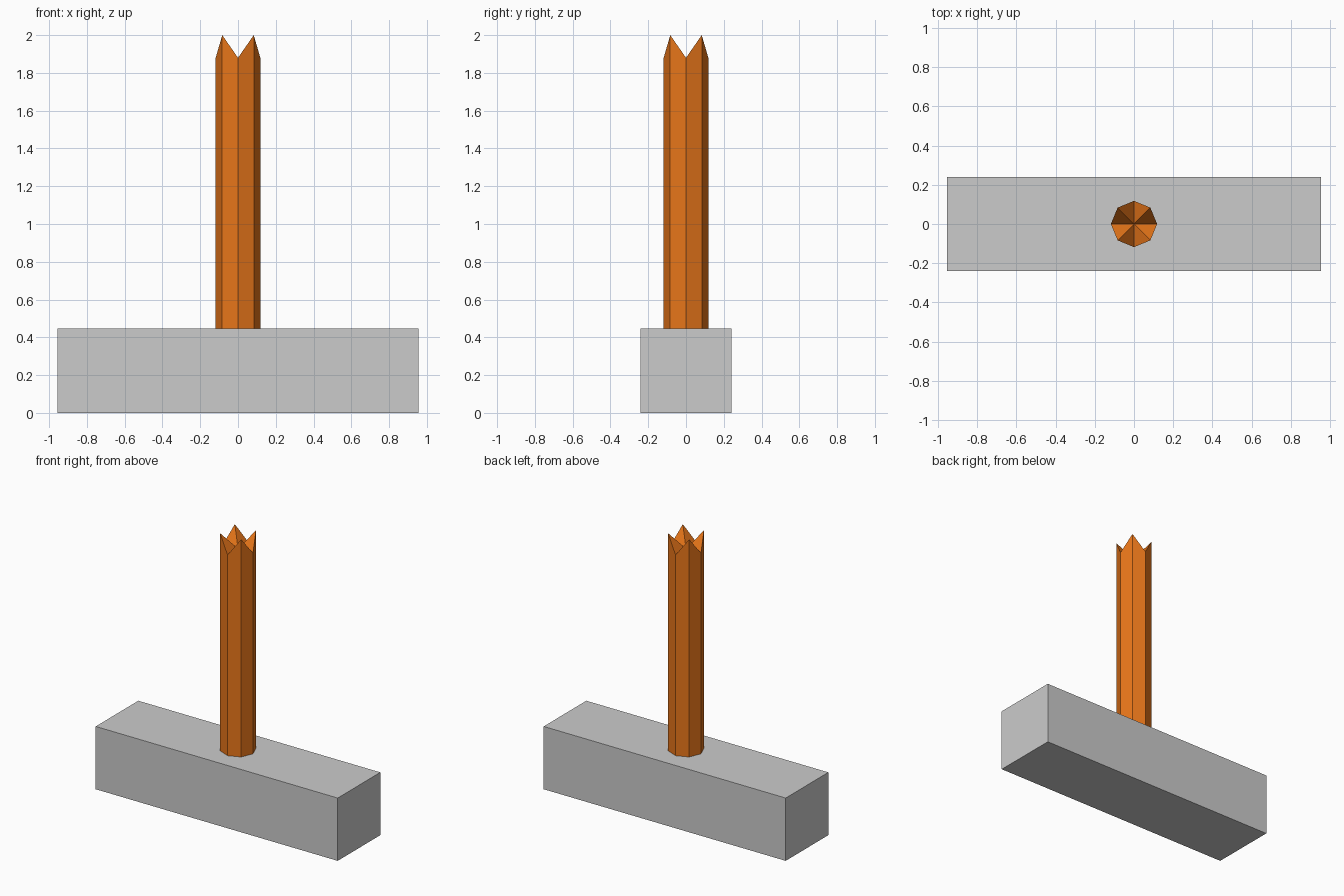
import bpy
import bmesh
from math import cos, sin, pi

if "Cube" in bpy.data.objects:
    bpy.data.objects.remove(bpy.data.objects["Cube"])

# Hammer head block
bpy.ops.mesh.primitive_cube_add(size=1, location=(0, 0, 0.224))
head = bpy.context.object
head.name = "hammer_head"
head.scale = (1.91, 0.48, 0.448)
bpy.ops.object.transform_apply(location=True, rotation=False, scale=True)

# Octagonal wooden handle whose splintered end alternates peaks and valleys
RADIUS, BOTTOM, VALLEY, PEAK = 0.118, 0.43, 1.88, 2.0
bm = bmesh.new()
low, high = [], []
for i in range(8):
    x, y = RADIUS * cos(i * pi / 4), RADIUS * sin(i * pi / 4)
    low.append(bm.verts.new((x, y, BOTTOM)))
    high.append(bm.verts.new((x, y, PEAK if i % 2 else VALLEY)))
centre = bm.verts.new((0, 0, VALLEY))
for i in range(8):
    j = (i + 1) % 8
    bm.faces.new((low[i], low[j], high[j], high[i]))
    bm.faces.new((high[i], high[j], centre))
bm.faces.new(low[::-1])
mesh = bpy.data.meshes.new("handle")
bm.to_mesh(mesh)
bm.free()
handle = bpy.data.objects.new("handle", mesh)
bpy.context.collection.objects.link(handle)

# Orange wood
wood = bpy.data.materials.new("orange_wood")
wood.diffuse_color = (0.8, 0.18, 0.01, 1)
wood.use_nodes = True
wood.node_tree.nodes["Principled BSDF"].inputs["Base Color"].default_value = wood.diffuse_color
mesh.materials.append(wood)
